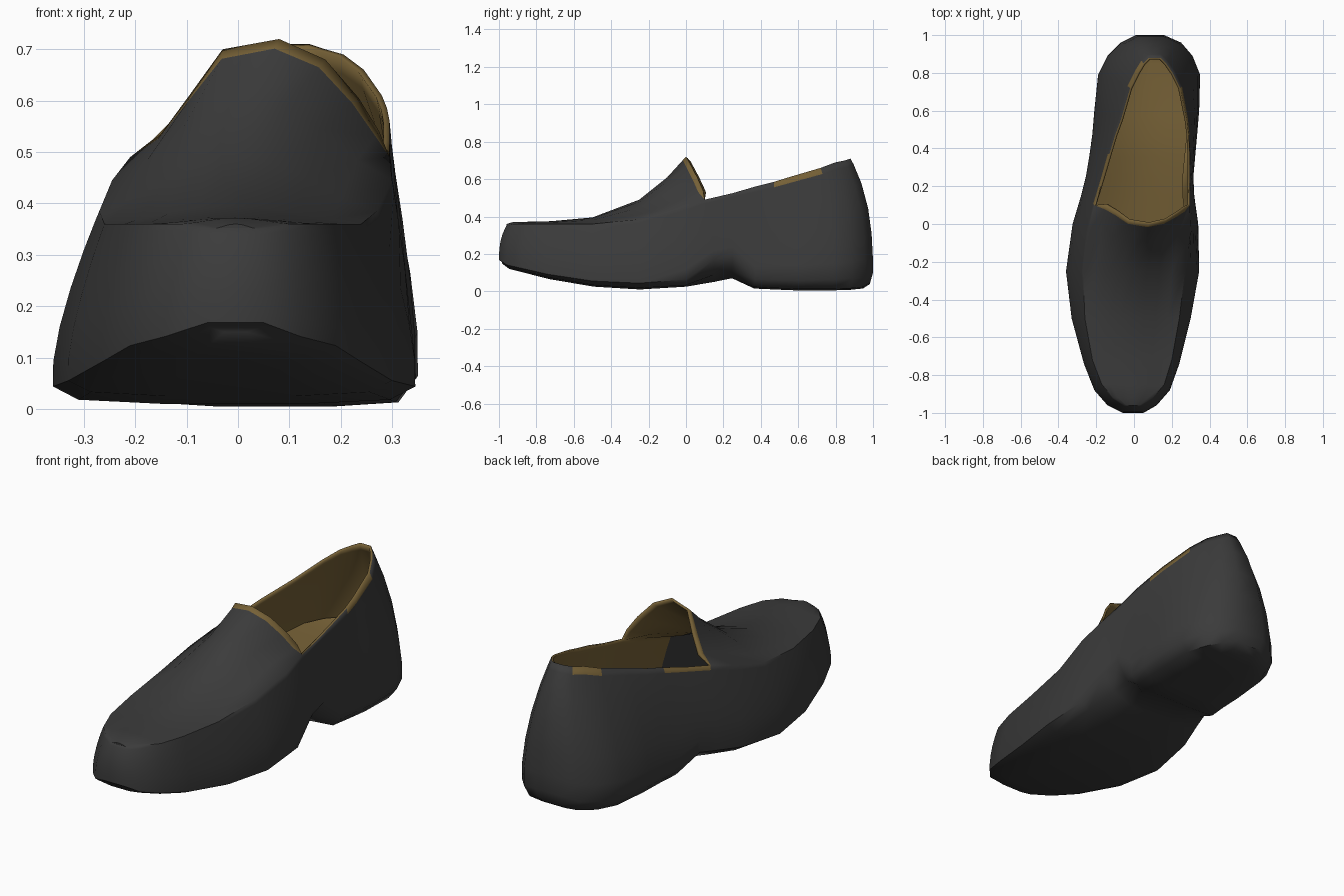
import bpy, bmesh, math
from mathutils import Vector

cube = bpy.data.objects.get("Cube")
if cube:
    bpy.data.objects.remove(cube, do_unlink=True)


def material(name, rgb):
    m = bpy.data.materials.new(name)
    m.use_nodes = True
    m.diffuse_color = (*rgb, 1)
    bsdf = m.node_tree.nodes["Principled BSDF"]
    bsdf.inputs["Base Color"].default_value = (*rgb, 1)
    bsdf.inputs["Roughness"].default_value = 0.7
    return m


leather = material("dark leather", (0.044, 0.044, 0.044))
lining = material("tan lining", (0.18, 0.118, 0.037))
# Slots: the solidify modifier gives inner faces the slot after the outer one
SLOTS = [leather, lining, lining, leather, leather]
LINED, TAN, UNLINED = 0, 1, 3

# Stations, toe to heel: y, rim y, left x, right x, sole z, rim z, rim left x, rim right x
STATIONS = [
    (-1.0, -.96, -.06, .05, .15, .35, -.05, .04),
    (-.96, -.92, -.14, .12, .12, .36, -.11, .10),
    (-.88, -.85, -.21, .19, .10, .36, -.17, .16),
    (-.74, -.72, -.265, .24, .065, .36, -.22, .20),
    (-.50, -.50, -.33, .30, .025, .36, -.26, .24),
    (-.25, -.25, -.36, .345, .01, .385, -.27, .27),
    (0, -.04, -.325, .34, .025, .445, -.245, .30),
    (.15, .10, -.28, .32, .05, .49, -.21, .295),
    (.25, .25, -.255, .315, .07, .525, -.165, .295),
    (.37, .37, -.235, .325, .015, .56, -.13, .295),
    (.48, .47, -.22, .335, .01, .585, -.10, .29),
    (.60, .55, -.21, .345, .005, .61, -.07, .28),
    (.79, .72, -.19, .35, .005, .66, -.02, .245),
    (.89, .80, -.14, .31, .008, .69, .02, .205),
    (.96, .85, -.07, .25, .015, .70, .05, .17),
    (1.0, .88, .01, .16, .04, .71, .08, .14),
]
# Vamp: (crown height, forward bow) for the stations in front of the tongue edge
VAMP = [(.01, 0), (.012, 0), (.012, 0), (.015, 0), (.035, 0), (.105, 0), (.165, -.06)]
# Tongue edge from left rim to right rim
TONGUE = [(-.15, .105, .535), (-.095, .07, .61), (-.03, .02, .70), (.08, 0, .72),
          (.17, .02, .68), (.235, .06, .605), (.275, .09, .54)]
SPAN = len(TONGUE) + 1
LEVELS = [1, .95, .8, .6, .4, .22, .09]


def section(s):
    """Open U section from left rim, under the sole, to right rim."""
    y, ry, xl, xr, zb, zr, rl, rr = s
    mid = (xl + xr) / 2
    arch = .2 if .1 < y < .3 else 0   # raised waist on one side

    def wall(x, rx, t):
        k = max(0, (t - .2) / .8) ** 1.4
        return (x + (rx - x) * k, y + (ry - y) * t ** 3, zb + (zr - zb) * t)

    left = [wall(xl, rl, t) for t in LEVELS]
    right = [wall(xr, rr, arch + t * (1 - arch)) for t in reversed(LEVELS)]
    sole = [(mid + (x - mid) * f, y * .985, zb + rise)
            for x, f, rise in ((xl, .86, .008), (xl, .4, 0), (xr, .4, 0),
                               (xr, .86 - arch * .4, .008 + arch * .15))]
    return left + sole + right


# Shoe upper and sole as one shell
bm = bmesh.new()
rows = [[bm.verts.new(p) for p in section(s)] for s in STATIONS]
n = len(rows[0])
left_patches, right_patches = (7, 8, 12, 13), (10, 11)
for i, (a, b) in enumerate(zip(rows, rows[1:])):
    for j in range(n - 1):
        f = bm.faces.new((a[j], b[j], b[j + 1], a[j + 1]))
        f.material_index = UNLINED if i < 5 else LINED
        # Lining turned over the collar
        if (j == 0 and i in left_patches) or (j == n - 2 and i in right_patches):
            f.material_index = TAN

# Toe and heel ends
for row, slot in ((rows[0], UNLINED), (rows[-1], LINED)):
    for j in range(n // 2 - 1):
        f = bm.faces.new((row[j], row[j + 1], row[n - 2 - j], row[n - 1 - j]))
        f.material_index = slot

# Vamp rising into the tongue, with a tan band along its edge
vamp = []
for row, (crown, bow) in zip(rows, VAMP):
    l, r = row[0].co, row[-1].co
    line = [row[0]]
    for k in range(1, SPAN):
        w = math.sin(math.pi * k / SPAN) ** 1.5
        p = l.lerp(r, k / SPAN)
        line.append(bm.verts.new((p.x, p.y + bow * w, p.z + crown * w)))
    vamp.append(line + [row[-1]])
end = rows[len(VAMP)]
lip = [end[0]] + [bm.verts.new(p) for p in TONGUE] + [end[-1]]
band = [end[0]]
for v, u in zip(lip[1:-1], vamp[-1][1:-1]):
    band.append(bm.verts.new(v.co.lerp(u.co, .17)))
band.append(end[-1])
vamp += [band, lip]
for i, (a, b) in enumerate(zip(vamp, vamp[1:])):
    for j in range(SPAN):
        quad = list(dict.fromkeys((a[j], a[j + 1], b[j + 1], b[j])))
        f = bm.faces.new(quad)
        f.material_index = TAN if b is lip else LINED if i > 4 else UNLINED
bm.faces.new(vamp[0]).material_index = UNLINED

bmesh.ops.recalc_face_normals(bm, faces=bm.faces)
bm.normal_update()
lowest = min(bm.faces, key=lambda f: f.calc_center_median().z)
if lowest.normal.z > 0:
    bmesh.ops.reverse_faces(bm, faces=bm.faces)


def mesh_object(name, bm, mats, angle=50):
    me = bpy.data.meshes.new(name)
    bm.to_mesh(me)
    bm.free()
    ob = bpy.data.objects.new(name, me)
    bpy.context.collection.objects.link(ob)
    for m in mats:
        me.materials.append(m)
    bpy.ops.object.select_all(action='DESELECT')
    bpy.context.view_layer.objects.active = ob
    ob.select_set(True)
    bpy.ops.object.shade_smooth_by_angle(angle=math.radians(angle))
    return ob


upper = mesh_object("shoe_upper", bm, SLOTS)
solid = upper.modifiers.new("lining", 'SOLIDIFY')
solid.thickness = .012
solid.offset = -1
solid.material_offset = 1
solid.material_offset_rim = 1

# Cupped insole, climbing from the ball of the foot to the heel
bm = bmesh.new()
strip = []
for y, ry, xl, xr, *rest in STATIONS[5:]:
    rise = min(1, max(0, (y + .25) / .7))
    mid = Vector(((xl + xr) / 2, y * .955, .13 + .1 * rise))
    strip.append([bm.verts.new(mid + Vector(((xr - xl) / 2 * f, 0, .07 * f * f)))
                  for f in (-.86, -.45, 0, .42, .8)])
for a, b in zip(strip, strip[1:]):
    for j in range(len(a) - 1):
        bm.faces.new((a[j], a[j + 1], b[j + 1], b[j]))
mesh_object("insole", bm, [lining])
